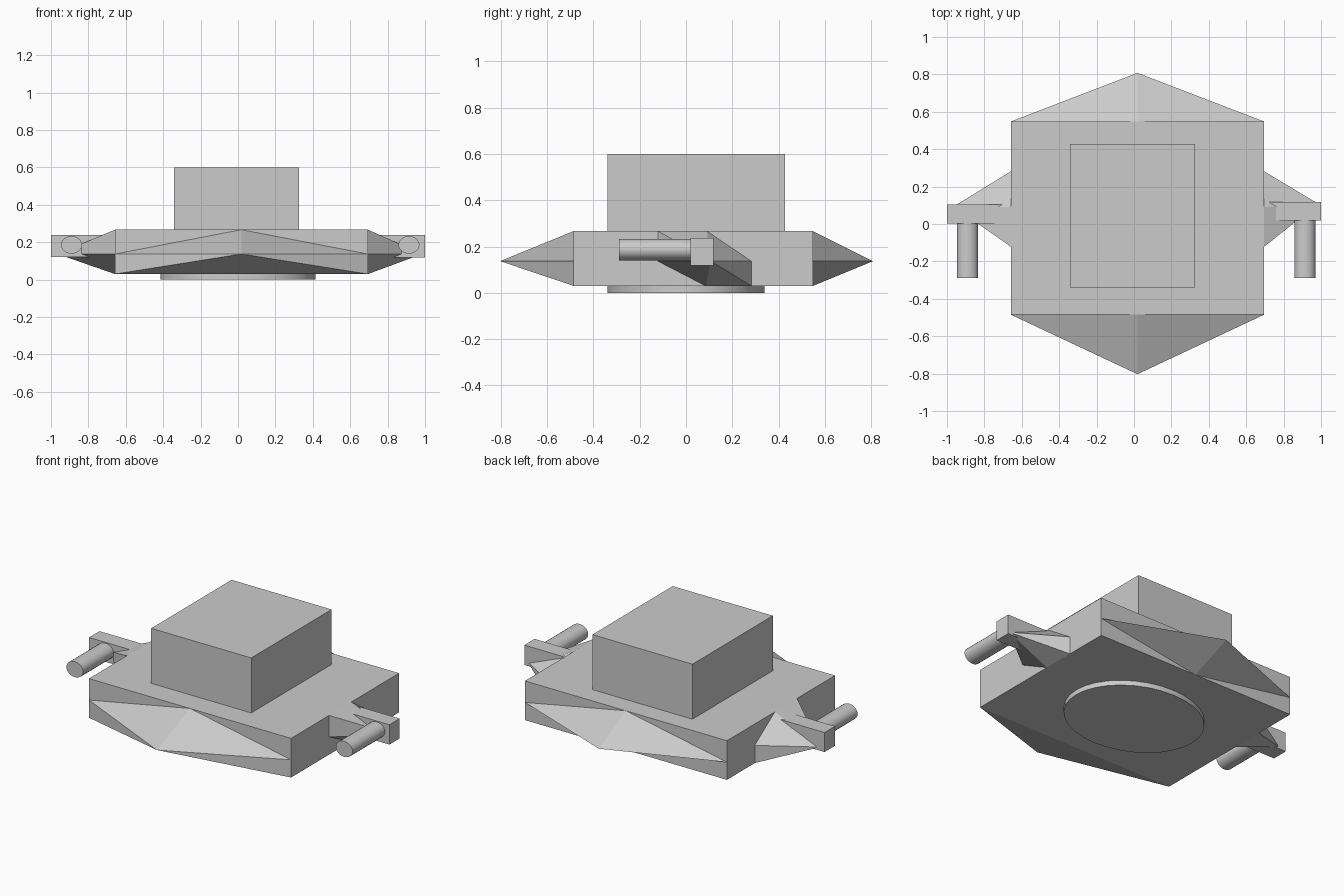
import bpy, bmesh
from mathutils import Matrix, Vector

if "Cube" in bpy.data.objects:
    bpy.data.objects.remove(bpy.data.objects["Cube"])


def finish(bm, name):
    bmesh.ops.recalc_face_normals(bm, faces=bm.faces)
    me = bpy.data.meshes.new(name)
    bm.to_mesh(me)
    bm.free()
    ob = bpy.data.objects.new(name, me)
    bpy.context.collection.objects.link(ob)
    return ob


def box(name, lo, hi):
    lo, hi = Vector(lo), Vector(hi)
    bm = bmesh.new()
    m = Matrix.Translation((lo + hi) / 2) @ Matrix.Diagonal((*(hi - lo), 1))
    bmesh.ops.create_cube(bm, size=1, matrix=m)
    return finish(bm, name)


def pyramid(name, base, apex):
    bm = bmesh.new()
    ring = [bm.verts.new(p) for p in base]
    tip = bm.verts.new(apex)
    bm.faces.new(ring)
    for i, v in enumerate(ring):
        bm.faces.new((v, ring[(i + 1) % len(ring)], tip))
    return finish(bm, name)


def cylinder(name, matrix, sides):
    bm = bmesh.new()
    bmesh.ops.create_cone(bm, cap_ends=True, segments=sides, radius1=1,
                          radius2=1, depth=1, matrix=matrix)
    ob = finish(bm, name)
    for p in ob.data.polygons:
        p.use_smooth = len(p.vertices) == 4
    for e in ob.data.edges:
        a, b = (ob.data.vertices[i].co for i in e.vertices)
    ob.data.set_sharp_from_angle(angle=0.6)
    return ob


L, R, F, B = -0.658, 0.695, -0.485, 0.548
Z0, ZM, Z1 = 0.03, 0.137, 0.267
MID = (L + R) / 2

# Hull, upper block and oval base disc
box("hull", (L, F, Z0), (R, B, Z1))
box("upper_block", (-0.343, -0.34, Z1 - 0.01), (0.327, 0.428, 0.6))
cylinder("base_disc", Matrix.Translation((0, 0, 0.025))
         @ Matrix.Diagonal((0.415, 0.34, 0.05, 1)), 32)

# Pointed nose and tail
pyramid("nose", [(L, F, Z0), (R, F, Z0), (R, F, ZM), (MID, F, Z1), (L, F, ZM)],
        (MID, -0.803, ZM))
pyramid("tail", [(MID, B, Z0), (R, B, ZM), (MID, B, Z1), (L, B, ZM)],
        (MID, 0.808, ZM))

# Side fins, arms and barrels
fin = [(-0.122, ZM), (0.085, Z0), (0.282, Z0), (0.282, ZM), (0.09, Z1), (-0.122, Z1)]
sides = [
    ("left", L, (-0.965, 0.093, ZM), (-1.0, 0.003, 0.12), (-0.7, 0.103, 0.238), -0.89),
    ("right", R, (0.985, 0.108, ZM), (0.725, 0.02, 0.118), (1.0, 0.118, 0.238), 0.914),
]
for side, x, apex, lo, hi, gx in sides:
    pyramid(side + "_fin", [(x, y, z) for y, z in fin], apex)
    box(side + "_arm", lo, hi)
    y0, y1 = -0.29, lo[1] + 0.005
    cylinder(side + "_barrel", Matrix.Translation((gx, (y0 + y1) / 2, 0.186))
             @ Matrix.Rotation(1.5707963, 4, 'X')
             @ Matrix.Diagonal((0.056, 0.047, y1 - y0, 1)), 24)
